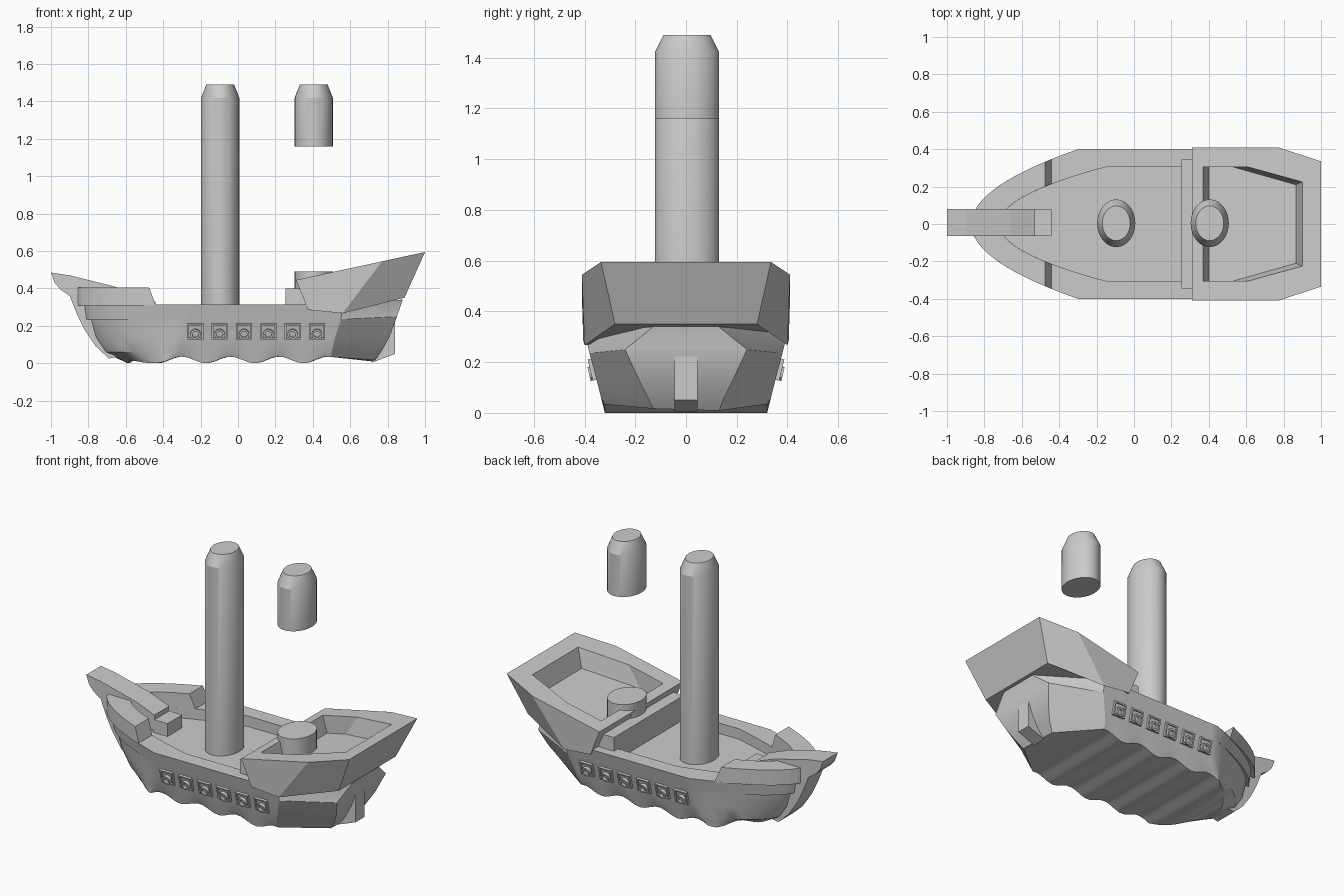
import bpy, math
from mathutils import Matrix

cube = bpy.data.objects.get("Cube")
if cube:
    bpy.data.objects.remove(cube)

GREY = (0.6, 0.6, 0.6, 1)
mat = bpy.data.materials.new("plain_grey")
mat.use_nodes = True
mat.diffuse_color = GREY
mat.node_tree.nodes["Principled BSDF"].inputs["Base Color"].default_value = GREY


def make(name, verts, faces, smooth=False):
    mesh = bpy.data.meshes.new(name)
    mesh.from_pydata(verts, [], faces)
    mesh.materials.append(mat)
    ob = bpy.data.objects.new(name, mesh)
    bpy.context.collection.objects.link(ob)
    bpy.ops.object.select_all(action='DESELECT')
    bpy.context.view_layer.objects.active = ob
    ob.select_set(True)
    bpy.ops.object.mode_set(mode='EDIT')
    bpy.ops.mesh.select_all(action='SELECT')
    bpy.ops.mesh.normals_make_consistent(inside=False)
    bpy.ops.object.mode_set(mode='OBJECT')
    if smooth:
        bpy.ops.object.shade_smooth_by_angle(angle=math.radians(25))
    return ob


def bridge(rings):
    """Join equal closed rings with quads."""
    n = len(rings[0])
    verts = [p for r in rings for p in r]
    faces = [(k * n + i, k * n + (i + 1) % n, (k + 1) * n + (i + 1) % n, (k + 1) * n + i)
             for k in range(len(rings) - 1) for i in range(n)]
    return verts, faces


def loft(name, rings, smooth=False):
    verts, faces = bridge(rings)
    n = len(rings[0])
    faces += [tuple(range(n)), tuple(range(len(verts) - n, len(verts)))]
    return make(name, verts, faces, smooth)


def box(name, x0, x1, y0, y1, z0, z1):
    return loft(name, [[(x0, y0, z), (x1, y0, z), (x1, y1, z), (x0, y1, z)] for z in (z0, z1)])


def mirror_y(pts):
    return pts + [(x, -y, z) for x, y, z in reversed(pts)]


# Hull: horizontal rings with a parabolic bow, straight sides and a narrowed stern
BOW, SIDE = 12, 24


def side_line(z, bow, start, w, shoulder, stern, stern_w, lift=0):
    pts = []
    for i in range(BOW):
        f = (i / BOW) ** 2
        pts.append((bow + (start - bow) * f, -w * math.sqrt(f), z))
    for i in range(SIDE + 1):
        pts.append((start + (shoulder - start) * i / SIDE, -w, z))
    return pts + [(stern, -stern_w, z + lift)]


def hull_ring(*args):
    half = side_line(*args)
    return half + [(x, -y, z) for x, y, z in reversed(half[1:])]


def wavy(p):
    x, y, z = p
    return (x, y, z + 0.018 * (1 - math.cos((x + 0.4 * y + 0.3) * math.tau / 0.26)))


inner = (-0.72, -0.15, 0.305, 0.2, 0.29, 0.305)
rings = [
    hull_ring(0.25, *inner),
    hull_ring(0.315, *inner),
    hull_ring(0.315, -0.87, -0.3, 0.40, 0.56, 0.88, 0.13, 0.025),
    hull_ring(0.315, -0.835, -0.3, 0.40, 0.56, 0.88, 0.13, 0.024),
    hull_ring(0.235, -0.825, -0.3, 0.38, 0.55, 0.85, 0.24, 0.015),
    hull_ring(0.235, -0.80, -0.3, 0.38, 0.55, 0.85, 0.24, 0.014),
    hull_ring(0.14, -0.775, -0.32, 0.355, 0.52, 0.81, 0.19),
    hull_ring(0.06, -0.72, -0.35, 0.335, 0.5, 0.765, 0.15),
    [wavy(p) for p in hull_ring(0, -0.6, -0.38, 0.32, 0.5, 0.73, 0.13)],
]
verts, faces = bridge(rings)
n = len(rings[0])
base = len(verts) - n
faces.append(tuple(range(n)))
# Corrugated bottom, strip by strip between the two sides
faces.append((base, base + 1, base + n - 1))
for i in range(1, n // 2):
    faces.append((base + i, base + i + 1, base + n - i - 1, base + n - i))
make("hull", verts, faces, True)

# Raised bulwarks on both sides of the bow
for name, s in (("left_bulwark", 1), ("right_bulwark", -1)):
    def rail(z, end):
        def arc(bow, start, w, x0):
            xs = [x0 + (end - x0) * (i / 10) ** 1.6 for i in range(11)]
            return [(x, s * w * math.sqrt((x - bow) / (start - bow)), z) for x in xs]
        return arc(-0.87, -0.3, 0.4, -0.868) + arc(-0.72, -0.15, 0.305, -0.719)[::-1]
    loft(name, [rail(0.31, -0.44), rail(0.405, -0.475)])

# Stem and bowsprit in one thick plate, with its deck block
profile = [(-1, 0.485), (-0.9, 0.47), (-0.66, 0.41), (-0.53, 0.36), (-0.53, 0.27),
           (-0.7, 0.2), (-0.62, 0.04), (-0.69, 0.025), (-0.76, 0.09), (-0.82, 0.18),
           (-0.86, 0.26), (-0.9, 0.36), (-0.95, 0.395), (-0.98, 0.43)]
loft("bowsprit", [[(x, y, z) for x, z in profile] for y in (-0.065, 0.08)])
box("bowsprit_block", -0.54, -0.44, -0.065, 0.08, 0.24, 0.33)

# Crossbeam at the break of the deck
box("crossbeam", 0.255, 0.38, -0.345, 0.345, 0.24, 0.40)


# Stern castle: a tilted tray with flaring sides
def top_z(x):
    return 0.445 + (x - 0.31) * 0.217


castle = [
    mirror_y([(0.375, -0.405, 0.285), (0.56, -0.4, 0.267), (0.89, -0.28, 0.35)]),
    mirror_y([(x, -y, top_z(x)) for x, y in ((0.31, 0.41), (0.77, 0.41), (1.0, 0.335))]),
    mirror_y([(x, -y, top_z(x)) for x, y in ((0.37, 0.305), (0.61, 0.305), (0.9, 0.225))]),
    mirror_y([(x, -y, top_z(x) - 0.11) for x, y in ((0.4, 0.305), (0.53, 0.305), (0.865, 0.21))]),
]
loft("stern_castle", castle)

# Rudder
rudder = [(0.7, 0.25), (0.84, 0.25), (0.84, 0.05), (0.72, 0.005)]
loft("rudder", [[(x, y, z) for x, z in rudder] for y in (-0.045, 0.045)])


# Oval masts
def oval(x, z, k=1.0):
    return [(x + 0.102 * k * math.cos(a), 0.004 + 0.127 * k * math.sin(a), z)
            for a in (math.tau * i / 40 for i in range(40))]


loft("main_mast", [oval(-0.095, 0.24), oval(-0.095, 1.42), oval(-0.095, 1.49, 0.73)], True)
loft("aft_mast_stump", [oval(0.405, 0.3), oval(0.405, 0.49)], True)
loft("aft_mast_top", [oval(0.405, 1.16), oval(0.405, 1.42), oval(0.405, 1.49, 0.73)], True)

# Gun ports: an open frame with a short barrel, leaning with the hull side
for i in range(6):
    for side, turn in (("right", 0), ("left", math.pi)):
        lean = Matrix.Rotation(math.atan(0.24), 4, 'X')
        x = -0.228 + 0.13 * i
        place = (Matrix.Translation((x, 0, 0)) @ Matrix.Rotation(turn, 4, 'Z')
                 @ Matrix.Translation((0, -0.364, 0.172)) @ lean)

        def square(r, y):
            return [(sx * r, y, sz * r) for sx, sz in ((-1, -1), (1, -1), (1, 1), (-1, 1))]

        def circle(r, y):
            return [(r * math.cos(a), y, r * math.sin(a) - 0.014)
                    for a in (math.tau * k / 12 for k in range(12))]
        frame = loft(f"{side}_port_frame_{i + 1}",
                     [square(0.043, 0.02), square(0.043, -0.014), square(0.034, -0.014), square(0.034, -0.004)])
        barrel = loft(f"{side}_cannon_{i + 1}",
                      [circle(0.028, 0.02), circle(0.028, -0.022), circle(0.017, -0.022), circle(0.017, -0.008)])
        frame.matrix_world = place
        barrel.matrix_world = place
